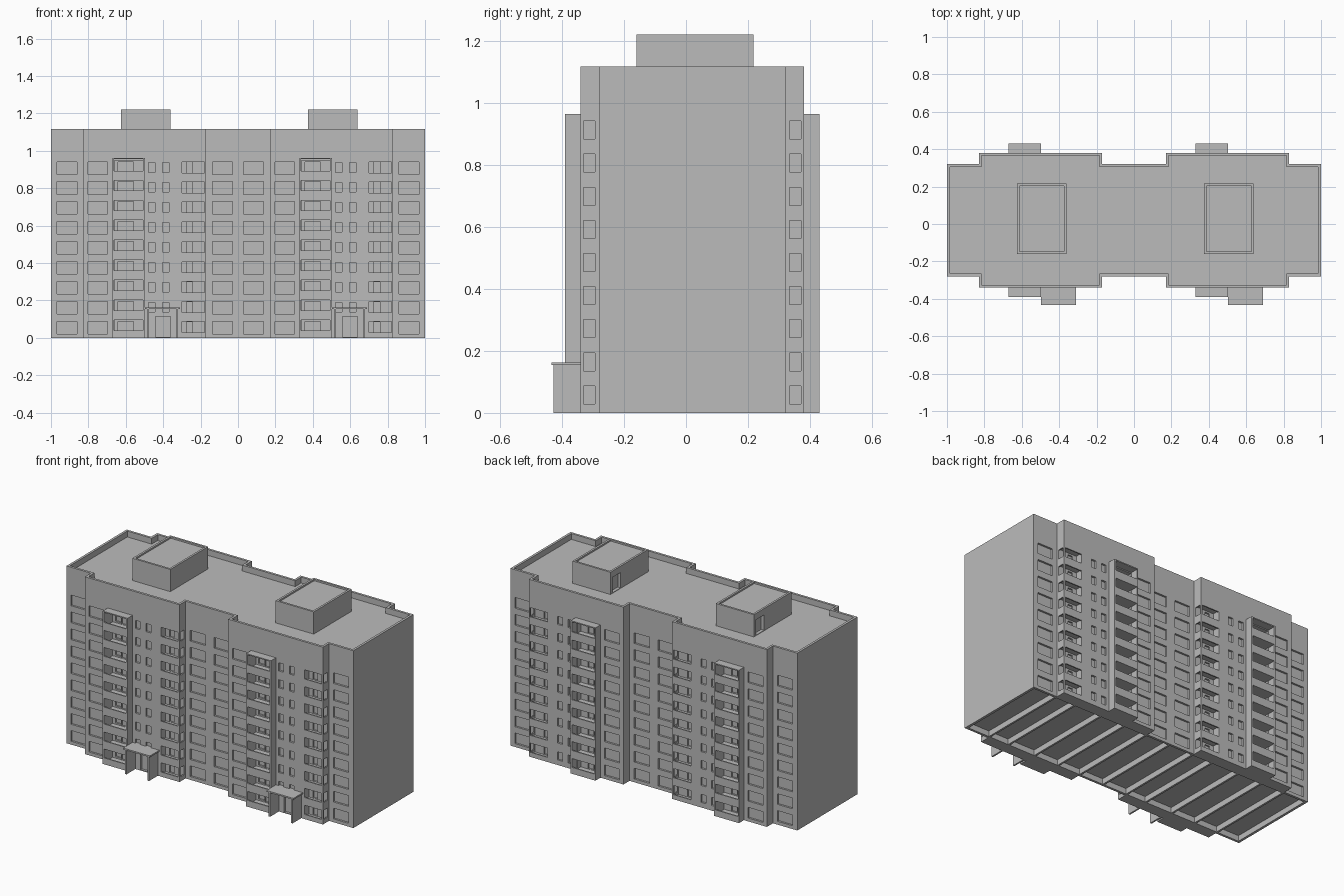
import bpy, bmesh
from mathutils import Vector

cube = bpy.data.objects.get("Cube")
if cube:
    bpy.data.objects.remove(cube)

FLOORS, PITCH, MID_Y = 9, 0.1067, 0.02
ROOF, TOP = 1.08, 1.117

grey = bpy.data.materials.new("concrete grey")
grey.use_nodes = True
colour = (0.5, 0.5, 0.5, 1)
grey.diffuse_color = colour
grey.node_tree.nodes["Principled BSDF"].inputs["Base Color"].default_value = colour


def box(bm, x, y, z):
    """Axis-aligned box from three ranges."""
    made = bmesh.ops.create_cube(bm, size=1)["verts"]
    for v in made:
        v.co = Vector([(min(r) + max(r)) / 2 + c * abs(r[1] - r[0])
                       for r, c in zip((x, y, z), v.co)])


def prism(bm, outline, z0, z1):
    base = bm.faces.new([bm.verts.new((x, y, z0)) for x, y in outline])
    top = bmesh.ops.extrude_face_region(bm, geom=[base])["geom"]
    bmesh.ops.translate(bm, vec=(0, 0, z1 - z0),
                        verts=[g for g in top if isinstance(g, bmesh.types.BMVert)])
    bmesh.ops.recalc_face_normals(bm, faces=bm.faces[:])


def finish(bm, name):
    mesh = bpy.data.meshes.new(name)
    bm.to_mesh(mesh)
    bm.free()
    mesh.materials.append(grey)
    obj = bpy.data.objects.new(name, mesh)
    bpy.context.scene.collection.objects.link(obj)
    return obj


def carve(obj, cutter_bm):
    """Subtract a set of boxes and keep the plain result."""
    cutter = finish(cutter_bm, "cutter")
    mod = obj.modifiers.new("carve", 'BOOLEAN')
    mod.operation, mod.solver, mod.object = 'DIFFERENCE', 'EXACT', cutter
    graph = bpy.context.evaluated_depsgraph_get()
    mesh = bpy.data.meshes.new_from_object(obj.evaluated_get(graph))
    obj.modifiers.clear()
    obj.data = mesh
    bpy.data.objects.remove(cutter)


def outline(d):
    """Plan of the building, inset by d."""
    end, out, inn, low, high = 1 - d, 0.83 - d, 0.17 + d, 0.30 - d, 0.36 - d
    half = [(-end, low), (-out, low), (-out, high), (-inn, high), (-inn, low)]
    back = half + [(-x, y) for x, y in reversed(half)]
    ring = back + [(x, -y) for x, y in reversed(back)]
    return [(x, y + MID_Y) for x, y in ring]


def ys(side, a, b):
    return (MID_Y + side * a, MID_Y + side * b)


# Main walls
bm = bmesh.new()
prism(bm, outline(0), 0, TOP)
body = finish(bm, "building_body")

# Roof well behind the parapet
bm = bmesh.new()
prism(bm, outline(0.015), ROOF, TOP + 0.1)
carve(body, bm)

rooms, openings = bmesh.new(), bmesh.new()
for side in (-1, 1):
    for k in range(FLOORS):
        z = k * PITCH
        win = (z + 0.021, z + 0.088)
        room = (z + 0.012, z + 0.096)
        # Windows of the recessed wall sections
        for x in ((-0.968, -0.862), (-0.137, -0.03), (0.03, 0.137), (0.862, 0.968)):
            box(rooms, x, ys(side, 0.288, 0.33), win)
        for cx in (-0.5, 0.5):
            # Windows of the projecting section
            box(rooms, (cx - 0.302, cx - 0.198), ys(side, 0.348, 0.40), win)
            if side > 0 or k > 0:
                for a in (0.022, 0.096):
                    box(rooms, (cx + a, cx + a + 0.034), ys(side, 0.348, 0.40),
                        (z + 0.032, z + 0.083))
            # Balcony recess with door and window behind
            box(rooms, (cx - 0.16, cx - 0.008), ys(side, 0.325, 0.40), room)
            box(openings, (cx - 0.142, cx - 0.10), ys(side, 0.315, 0.34), win)
            box(openings, (cx - 0.098, cx - 0.06), ys(side, 0.315, 0.34), (z + 0.014, z + 0.088))
            # Corner loggia, open to the front and to the side
            box(rooms, (cx + 0.198, cx + 0.322), ys(side, 0.31, 0.352), room)
            box(openings, (cx + 0.20, cx + 0.32), ys(side, 0.34, 0.40), (z + 0.029, z + 0.087))
            box(openings, (cx + 0.31, cx + 0.36), ys(side, 0.314, 0.351), (z + 0.029, z + 0.087))
            box(openings, (cx + 0.225, cx + 0.258), ys(side, 0.30, 0.33), (z + 0.014, z + 0.086))
# Open pockets under the ground floor
edges = [-0.99, -0.83, -0.67, -0.5, -0.31, -0.17, 0, 0.17, 0.33, 0.5, 0.69, 0.83, 0.99]
for a, b in zip(edges, edges[1:]):
    box(rooms, (a + 0.006, b - 0.006), ys(1, -0.285, 0.285), (-0.05, 0.035))
carve(body, rooms)
# Entrance doorways
for cx in (-0.5, 0.5):
    box(openings, (cx + 0.06, cx + 0.14), ys(-1, 0.345, 0.40), (0.005, 0.115))
carve(body, openings)

for cx, where in ((-0.5, "right"), (0.5, "left")):
    # Balcony towers on both long sides
    for side, face in ((-1, "front"), (1, "back")):
        bm = bmesh.new()
        x0, x1 = cx - 0.17, cx + 0.003
        deep = ys(side, 0.355, 0.41)
        box(bm, (x0, x0 + 0.008), deep, (0, 0.962))
        box(bm, (x1 - 0.01, x1), deep, (0, 0.962))
        box(bm, (x0, x1), deep, (0.956, 0.963))
        for k in range(FLOORS):
            z = k * PITCH
            inner = (x0 + 0.008, x1 - 0.01)
            box(bm, inner, ys(side, 0.402, 0.41), (max(0, z - 0.011), z + 0.04))
            box(bm, inner, ys(side, 0.355, 0.402), (max(0, z - 0.011), z + 0.012))
        finish(bm, f"{face}_{where}_balcony_tower")

    # Entrance porch: two side walls and a canopy
    bm = bmesh.new()
    for x in (cx + 0.013, cx + 0.17):
        box(bm, (x, x + 0.01), (-0.428, -0.335), (0, 0.155))
    box(bm, (cx + 0.003, cx + 0.19), (-0.434, -0.326), (0.154, 0.163))
    finish(bm, f"{where}_entrance_porch")

    # Roof stair house with rim and doorway
    bm = bmesh.new()
    x0, x1 = cx - 0.125, cx + 0.14
    box(bm, (x0, x1), (-0.16, 0.217), (ROOF - 0.005, 1.22))
    house = finish(bm, f"{where}_stair_house")
    bm = bmesh.new()
    box(bm, (x0 + 0.013, x1 - 0.013), (-0.147, 0.204), (1.21, 1.3))
    box(bm, (x0 - 0.05, x0 + 0.02), (0.115, 0.195), (ROOF + 0.003, ROOF + 0.1))
    carve(house, bm)
